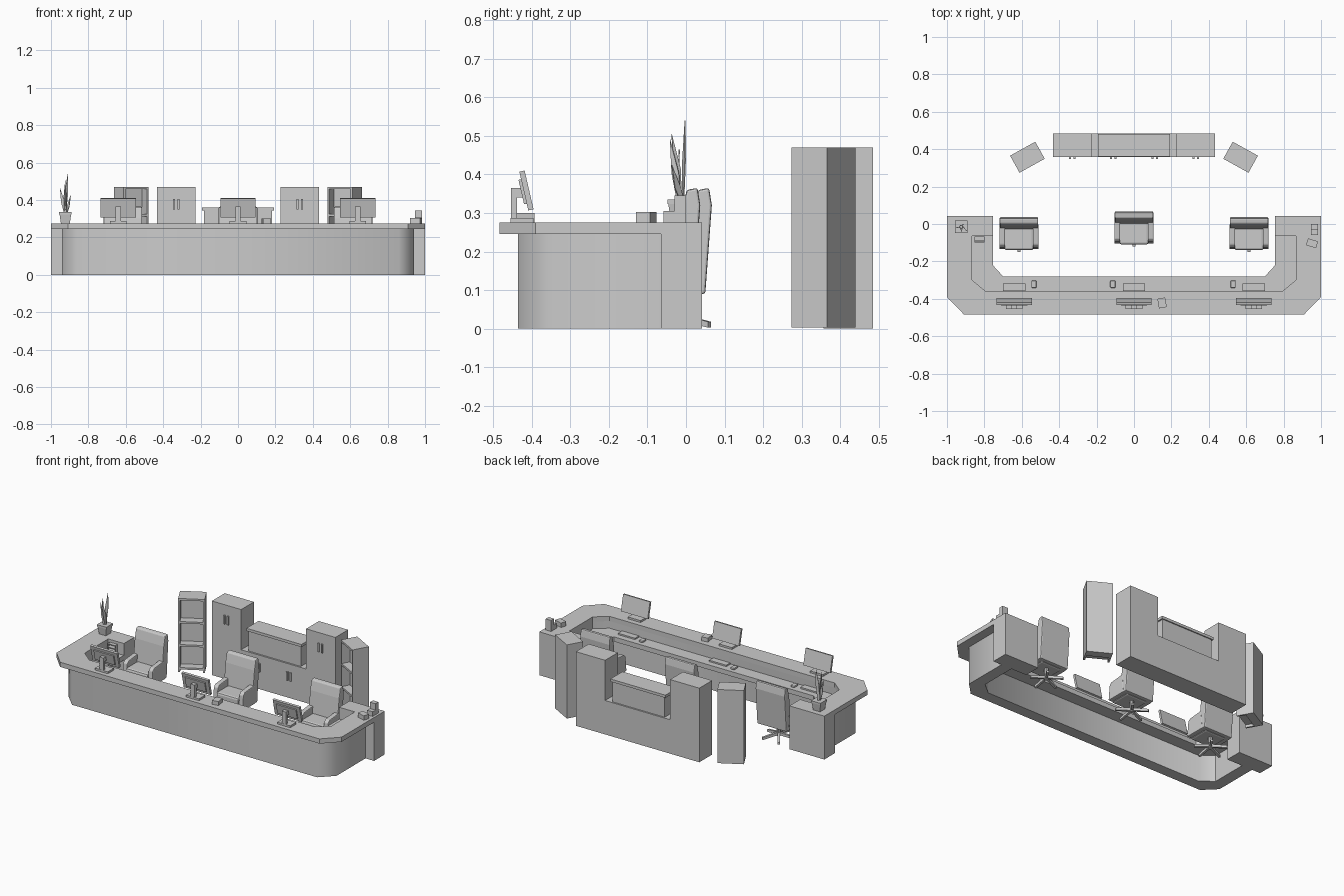
import bpy, bmesh, math
from mathutils import Matrix, Vector

if "Cube" in bpy.data.objects:
    bpy.data.objects.remove(bpy.data.objects["Cube"])

def place(x=0, y=0, z=0, deg=0, tilt=0):
    return (Matrix.Translation((x, y, z)) @ Matrix.Rotation(math.radians(deg), 4, 'Z')
            @ Matrix.Rotation(math.radians(tilt), 4, 'X'))

def finish(name, bm, m=None, bevel=0):
    bmesh.ops.recalc_face_normals(bm, faces=bm.faces[:])
    me = bpy.data.meshes.new(name)
    bm.to_mesh(me)
    bm.free()
    ob = bpy.data.objects.new(name, me)
    bpy.context.collection.objects.link(ob)
    if m is not None:
        ob.matrix_world = m
    if bevel:
        mod = ob.modifiers.new("bevel", 'BEVEL')
        mod.width, mod.segments = bevel, 2
    return ob

def prism(name, pts, a, b, axis='z', m=None, bevel=0):
    """Extrude a 2D outline from a to b along an axis."""
    put = {'z': lambda p, h: (p[0], p[1], h),
           'x': lambda p, h: (h, p[0], p[1]),
           'y': lambda p, h: (p[0], h, p[1])}[axis]
    bm = bmesh.new()
    lo = [bm.verts.new(put(p, a)) for p in pts]
    hi = [bm.verts.new(put(p, b)) for p in pts]
    bm.faces.new(lo)
    bm.faces.new(hi)
    n = len(pts)
    for i in range(n):
        j = (i + 1) % n
        bm.faces.new((lo[i], lo[j], hi[j], hi[i]))
    return finish(name, bm, m, bevel)

def box(name, x0, x1, y0, y1, z0, z1, m=None, bevel=0):
    return prism(name, [(x0, y0), (x1, y0), (x1, y1), (x0, y1)], z0, z1, 'z', m, bevel)

def cone(name, r1, r2, z0, z1, n, m):
    bm = bmesh.new()
    bmesh.ops.create_cone(bm, cap_ends=True, segments=n, radius1=r1, radius2=r2, depth=z1 - z0,
                          matrix=Matrix.Translation((0, 0, (z0 + z1) / 2)))
    return finish(name, bm, m)

def u_prism(name, outer, inner, z0, z1):
    """U outline mirrored in x from its right half."""
    flip = lambda pts: [(-x, y) for x, y in pts]
    return prism(name, outer + flip(outer)[::-1] + flip(inner) + inner[::-1], z0, z1)

# Reception counter
E = -0.065
inner_edge = [(0.865, E), (0.865, -0.30), (0.79, -0.362)]
u_prism("counter_top", [(1, E), (1, -0.39), (0.91, -0.483)], inner_edge, 0.245, 0.275)
wall = u_prism("counter_wall", [(0.94, E), (0.94, -0.355), (0.86, -0.435)], inner_edge, 0, 0.245)
bpy.context.view_layer.objects.active = wall
wall.select_set(True)
bpy.ops.object.shade_smooth_by_angle(angle=math.radians(50))
u_prism("lower_desk", inner_edge, [(0.755, E), (0.755, -0.22), (0.70, -0.28)], 0.17, 0.20)
for s in (-1, 1):
    box("end_cabinet", min(s * 0.755, s), max(s * 0.755, s), E, 0.042, 0, 0.275)

# Workstations: monitor, keyboard, mouse
def workstation(x, mouse_x):
    m = place(x, -0.42, 0.275)
    box("monitor_base", -0.045, 0.045, -0.035, 0.025, 0, 0.012, m)
    box("monitor_neck", -0.014, 0.014, -0.034, -0.018, 0.01, 0.09, m)
    box("monitor_arm", -0.014, 0.014, -0.034, 0.005, 0.065, 0.09, m)
    t = place(x, -0.413, 0.355, 0, 13)
    box("monitor_screen", -0.094, 0.094, -0.007, 0.007, -0.048, 0.055, t)
    box("monitor_back", -0.07, 0.07, -0.014, -0.006, -0.03, 0.035, t)
    box("keyboard", x - 0.06, x + 0.06, -0.358, -0.318, 0.20, 0.209)
    box("mouse", mouse_x - 0.014, mouse_x + 0.014, -0.342, -0.302, 0.20, 0.214, None, 0.006)

workstation(-0.64, -0.535)
workstation(0, -0.113)
workstation(0.64, 0.53)

# Swivel chairs
def chair(x, y):
    m = place(x, y)
    back = [(0.02, 0.09), (0.037, 0.32), (0.03, 0.365), (0.002, 0.36), (-0.012, 0.30), (-0.03, 0.14), (-0.03, 0.09)]
    prism("chair_back", back, -0.103, 0.103, 'x', m, 0.006)
    box("chair_seat", -0.078, 0.078, -0.14, 0, 0.085, 0.165, m, 0.012)
    arm = [(-0.135, 0.09), (-0.125, 0.185), (-0.11, 0.20), (-0.01, 0.21), (0.0, 0.09)]
    for s in (-1, 1):
        prism("chair_arm", arm, s * 0.074, s * 0.105, 'x', m, 0.005)
    hub = place(x, y - 0.05)
    cone("chair_stem", 0.013, 0.013, 0.015, 0.09, 10, hub)
    for i in range(5):
        leg = hub @ Matrix.Rotation(math.radians(72 * i), 4, 'Z')
        prism("chair_leg", [(0, 0.022), (0, 0.04), (-0.1, 0.018), (-0.1, 0.003)], -0.007, 0.007, 'x', leg)

chair(-0.615, 0)
chair(0, 0.03)
chair(0.615, 0)

# Back cabinet with towers and a raised centre chest
prism("back_cabinet", [(-0.433, 0), (0.433, 0), (0.433, 0.47), (0.228, 0.47), (0.228, 0.215),
                       (-0.228, 0.215), (-0.228, 0.47), (-0.433, 0.47)], 0.357, 0.485, 'y')
box("centre_chest", -0.183, 0.183, 0.368, 0.475, 0.215, 0.345)
box("chest_lid", -0.193, 0.193, 0.36, 0.482, 0.343, 0.36)
for x, z in ((-0.33, 0.35), (0.33, 0.35), (-0.11, 0.11), (0.11, 0.11)):
    for s in (-1, 1):
        box("door_handle", x + s * 0.012 - 0.005, x + s * 0.012 + 0.005, 0.348, 0.358, z, z + 0.055)

# Angled bookcases with three bays
for s in (-1, 1):
    m = place(s * 0.57, 0.357, 0, -s * 29)
    box("bookcase_back", -0.077, 0.077, 0.0, 0.052, 0.003, 0.47, m)
    for t in (-1, 1):
        box("bookcase_side", min(t * 0.077, t * 0.066), max(t * 0.077, t * 0.066), -0.052, 0.0, 0.003, 0.47, m)
    for z in (0.02, 0.166, 0.312, 0.458):
        box("bookcase_shelf", -0.066, 0.066, -0.052, 0.0, z, z + 0.012, m)

# Potted plant
pot = place(-0.923, -0.015, 0.275)
sq = pot @ Matrix.Rotation(math.radians(45), 4, 'Z')
cone("plant_pot", 0.034, 0.044, 0, 0.05, 4, sq)
cone("pot_rim", 0.047, 0.047, 0.048, 0.06, 4, sq)
for deg, lean, h in ((20, 0.012, 0.265), (110, -0.015, 0.23), (170, 0.02, 0.19), (250, 0.018, 0.215), (310, 0.025, 0.15)):
    blade = [(-0.006, 0.055), (0.006, 0.055), (lean * 0.5 + 0.012, h * 0.6), (lean * 1.4, h), (lean * 0.5 - 0.008, h * 0.6)]
    m = pot @ Matrix.Rotation(math.radians(deg), 4, 'Z')
    prism("plant_leaf", blade, 0.006, 0.009, 'y', m)

# Desk accessories
box("counter_calculator", -0.021, 0.021, -0.026, 0.026, 0, 0.025, place(0.15, -0.422, 0.275, 10))
box("note_box", -0.028, 0.028, -0.019, 0.019, 0, 0.028, place(0.952, -0.103, 0.275, -17))
box("organiser_base", 0.947, 0.985, -0.058, 0.0, 0.275, 0.305)
box("organiser_tall", 0.947, 0.985, -0.03, 0.0, 0.305, 0.345)
for i in range(4):
    z = 0.20 + i * 0.018
    box("paper_tray", -0.852, -0.798, -0.105 + i * 0.005, -0.067, z, z + 0.005)
for x in (-0.852, -0.801):
    box("tray_side", x, x + 0.003, -0.09, -0.067, 0.20, 0.26)
